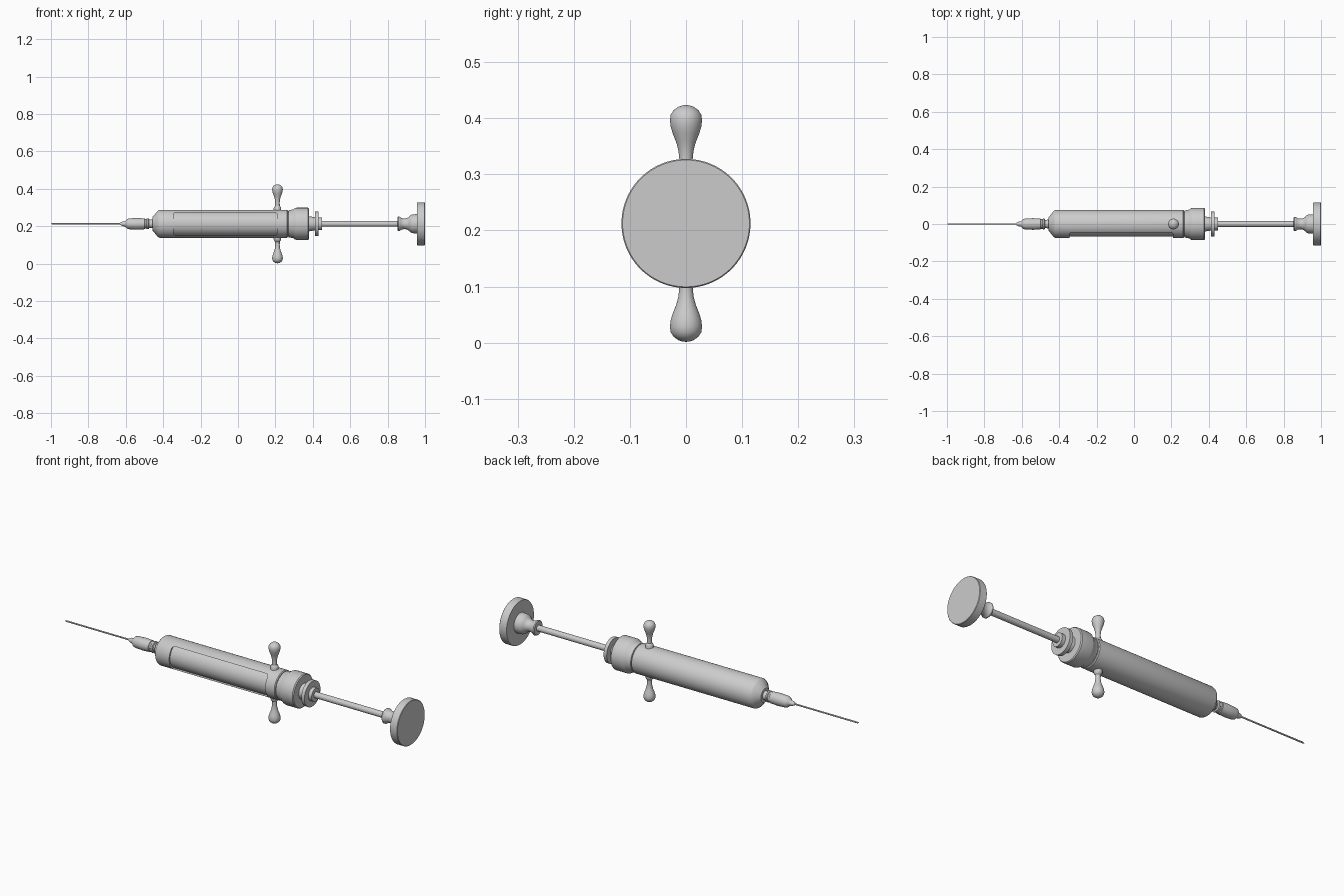
import bpy, bmesh
from math import pi, radians
from mathutils import Vector

if "Cube" in bpy.data.objects:
    bpy.data.objects.remove(bpy.data.objects["Cube"])

ZC = 0.2125          # height of the long axis
HX = 0.211           # position of the side grips


def revolve(name, profile, axis='X', origin=(0, 0, ZC), steps=64, flip=1, closed=False):
    """Spin (position, radius) pairs around an axis through origin."""
    bm = bmesh.new()
    o = Vector(origin)
    if axis == 'X':
        pts = [o + Vector((p, 0, r)) for p, r in profile]
        ax = (1, 0, 0)
    else:
        pts = [o + Vector((r, 0, p * flip)) for p, r in profile]
        ax = (0, 0, 1)
    vs = [bm.verts.new(p) for p in pts]
    es = [bm.edges.new(pair) for pair in zip(vs, vs[1:])]
    if closed:
        es.append(bm.edges.new((vs[-1], vs[0])))
    bmesh.ops.spin(bm, geom=vs + es, cent=o, axis=ax, angle=2 * pi, steps=steps)
    bmesh.ops.remove_doubles(bm, verts=bm.verts[:], dist=1e-5)
    bmesh.ops.recalc_face_normals(bm, faces=bm.faces[:])
    me = bpy.data.meshes.new(name)
    bm.to_mesh(me)
    bm.free()
    ob = bpy.data.objects.new(name, me)
    bpy.context.collection.objects.link(ob)
    smooth(ob)
    return ob


def smooth(ob):
    bpy.ops.object.select_all(action='DESELECT')
    ob.select_set(True)
    bpy.context.view_layer.objects.active = ob
    bpy.ops.object.shade_smooth_by_angle(angle=radians(30))


# Outer barrel sleeve, hollow
barrel = revolve("barrel_sleeve", [
    (-0.458, 0.02), (-0.458, 0.036), (-0.45, 0.044), (-0.428, 0.071), (-0.418, 0.075),
    (0.262, 0.075), (0.266, 0.071), (0.266, 0.067), (-0.415, 0.067), (-0.44, 0.02)],
    steps=96, closed=True)

# Viewing window cut into the front of the sleeve
bpy.ops.mesh.primitive_cube_add(size=1, location=(-0.068, -0.1, ZC))
cutter = bpy.context.object
cutter.name = "window_cutter"
cutter.scale = (0.555, 0.18, 0.12)
bpy.ops.object.transform_apply(location=False, rotation=False, scale=True)
bev = cutter.modifiers.new("round_corners", 'BEVEL')
bev.width, bev.segments = 0.012, 4
cut = barrel.modifiers.new("window", 'BOOLEAN')
cut.operation, cut.object, cut.solver = 'DIFFERENCE', cutter, 'EXACT'
bpy.context.view_layer.objects.active = barrel
bpy.ops.object.select_all(action='DESELECT')
barrel.select_set(True)
bpy.ops.object.modifier_apply(modifier="window")
smooth(barrel)
bpy.data.objects.remove(cutter, do_unlink=True)

# Inner tube seen through the window
revolve("inner_tube", [(-0.41, 0), (-0.41, 0.0675), (0.26, 0.0675), (0.26, 0)], steps=96)

# Rear screw collar
revolve("rear_collar", [
    (0.25, 0), (0.25, 0.066), (0.268, 0.066), (0.27, 0.072), (0.296, 0.077), (0.305, 0.084),
    (0.312, 0.086), (0.374, 0.086), (0.379, 0.082), (0.379, 0)])

# Plunger guide with flange
revolve("plunger_guide", [
    (0.37, 0), (0.37, 0.042), (0.405, 0.036), (0.412, 0.036), (0.412, 0.066), (0.43, 0.066),
    (0.43, 0.034), (0.449, 0.034), (0.449, 0)])

# Plunger rod
revolve("plunger_rod", [(0.44, 0), (0.44, 0.0155), (0.87, 0.0155), (0.87, 0)], steps=32)

# Thumb rest
revolve("thumb_rest", [
    (0.853, 0), (0.853, 0.034), (0.857, 0.038), (0.864, 0.038), (0.874, 0.031), (0.89, 0.028),
    (0.905, 0.031), (0.915, 0.038), (0.922, 0.046), (0.932, 0.05), (0.958, 0.052),
    (0.958, 0.113), (0.961, 0.115), (0.998, 0.115), (1.0, 0.113), (1.0, 0)], steps=96)

# Needle hub
revolve("needle_hub", [
    (-0.445, 0), (-0.445, 0.024), (-0.475, 0.022), (-0.478, 0.029), (-0.486, 0.029),
    (-0.489, 0.026), (-0.497, 0.026), (-0.5, 0.029), (-0.54, 0.031), (-0.582, 0.029),
    (-0.592, 0.026), (-0.605, 0.014), (-0.618, 0.012), (-0.63, 0.006), (-0.63, 0)], steps=48)

# Needle
revolve("needle", [(-0.62, 0), (-0.62, 0.004), (-0.992, 0.004), (-1.0, 0)], steps=16)

# Finger grips, above and below
grip = [(0.06, 0), (0.06, 0.02), (0.084, 0.02), (0.09, 0.017), (0.096, 0.0125), (0.115, 0.012),
        (0.13, 0.0135), (0.145, 0.0175), (0.16, 0.0235), (0.172, 0.0272), (0.184, 0.0287),
        (0.194, 0.0272), (0.202, 0.022), (0.208, 0.0135), (0.2105, 0.006), (0.211, 0)]
for name, s in (("upper_grip", 1), ("lower_grip", -1)):
    revolve(name, grip, axis='Z', origin=(HX, 0, ZC), steps=40, flip=s)
